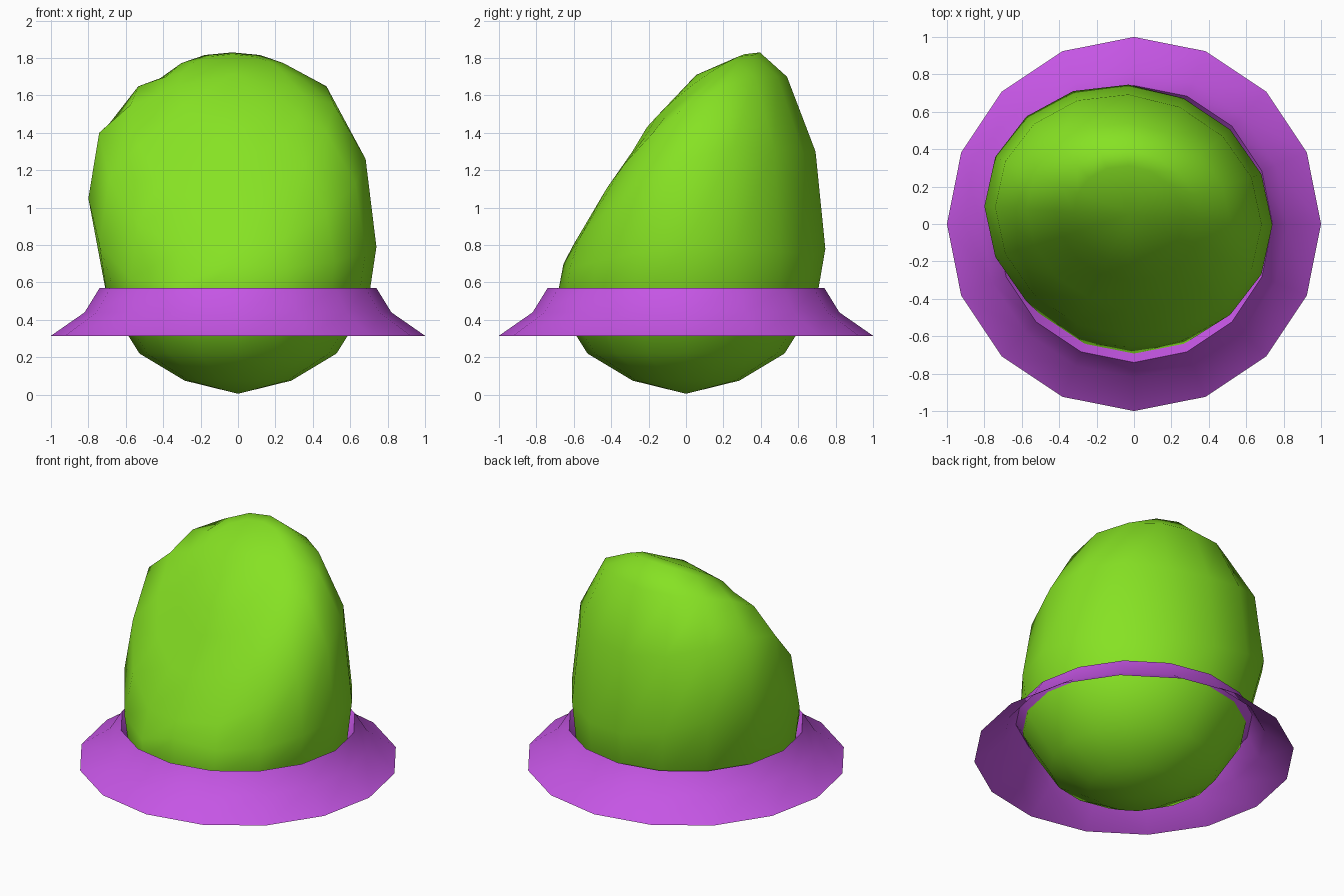
import bpy, bmesh, math

if "Cube" in bpy.data.objects:
    bpy.data.objects.remove(bpy.data.objects["Cube"], do_unlink=True)

SEGMENTS = 16
ANGLES = [math.tau * i / SEGMENTS for i in range(SEGMENTS)]


def material(name, color):
    mat = bpy.data.materials.new(name)
    mat.use_nodes = True
    mat.diffuse_color = (*color, 1)
    mat.node_tree.nodes["Principled BSDF"].inputs["Base Color"].default_value = (*color, 1)
    return mat


def circle(radius, z):
    return [(radius * math.cos(a), radius * math.sin(a), z) for a in ANGLES]


def sloped_ring(size, front, side, back, tilt, dip):
    """Ring whose height runs from front to back, raised on the -x side by tilt
    and lowered at the front -x corner by dip."""
    points = []
    for a in ANGLES:
        s, c = math.sin(a), math.cos(a)
        z = side + s * (back - front) / 2 + s * s * ((back + front) / 2 - side) - tilt * c
        if s < 0 and c < 0:
            z -= dip * s * c
        points.append((size * 0.77 * c - 0.03, size * (0.70 * s - 0.05 * c) + 0.045, z))
    return points


def loft(name, rings, mat, bottom=None, top=None):
    """Skin rings listed bottom to top, with optional end points."""
    bm = bmesh.new()
    loops = [[bm.verts.new(p) for p in ring] for ring in rings]
    for low, high in zip(loops, loops[1:]):
        for i in range(SEGMENTS):
            j = (i + 1) % SEGMENTS
            bm.faces.new((low[i], low[j], high[j], high[i]))
    for point, loop, order in ((bottom, loops[0], -1), (top, loops[-1], 1)):
        if point:
            pole = bm.verts.new(point)
            for i in range(SEGMENTS):
                pair = (loop[i], loop[(i + 1) % SEGMENTS])[::order]
                bm.faces.new((*pair, pole))
    # Smooth shading, broken at folds
    bm.normal_update()
    for face in bm.faces:
        face.smooth = True
    for edge in bm.edges:
        edge.smooth = edge.calc_face_angle(0) < math.radians(75)
    mesh = bpy.data.meshes.new(name)
    bm.to_mesh(mesh)
    bm.free()
    mesh.materials.append(mat)
    obj = bpy.data.objects.new(name, mesh)
    bpy.context.collection.objects.link(obj)


green = material("leaf green", (0.24, 0.76, 0.017))
purple = material("orchid purple", (0.56, 0.092, 0.78))

# Flared collar with a lip turned in against the body
loft("collar", [circle(1, 0.315), circle(0.82, 0.44), circle(0.74, 0.57), circle(0.69, 0.50)],
     purple)

# Round bowl below, rising into a dome that slopes down to the front
bowl = [circle(0.285, 0.075), circle(0.527, 0.22), circle(0.695, 0.49)]
dome = [sloped_ring(1, 0.70, 0.92, 0.78, 0.13, 0.55),
        sloped_ring(0.925, 0.80, 1.33, 1.30, 0.07, 0.30),
        sloped_ring(0.707, 1.05, 1.55, 1.70, 0, 0.18),
        sloped_ring(0.5, 1.27, 1.60, 1.83, 0, 0.10),
        sloped_ring(0.38, 1.41, 1.65, 1.82, 0, 0.05)]
loft("body", bowl + dome, green, bottom=(0, 0, 0.005), top=(-0.02, 0.055, 1.71))
